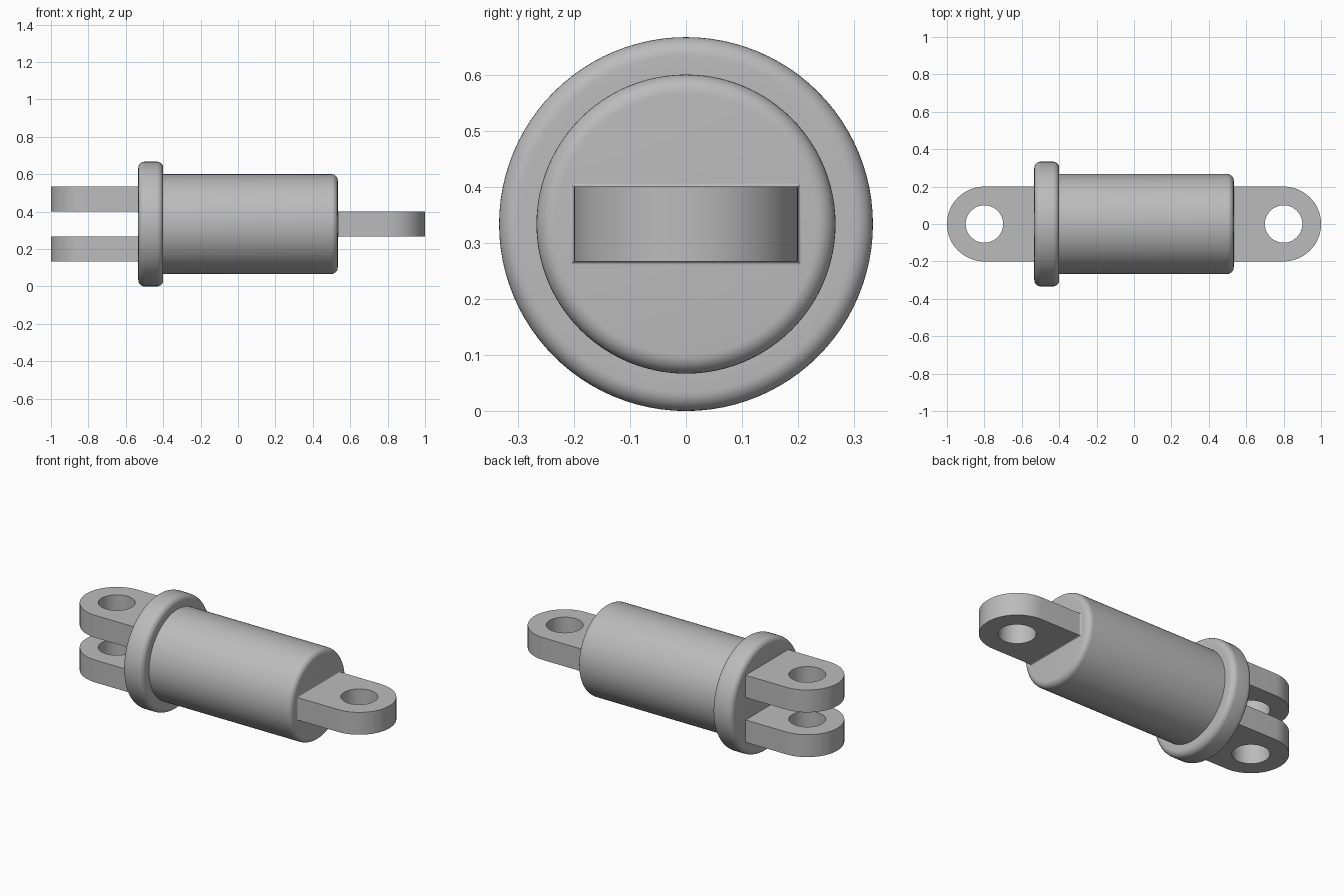
import bpy
import bmesh
from math import cos, sin, pi, radians
from mathutils import Matrix, Vector

if "Cube" in bpy.data.objects:
    bpy.data.objects.remove(bpy.data.objects["Cube"])

U = 2 / 30              # design unit: the whole part is 30 units long
AXIS_Z = 5 * U          # height of the long axis

steel = bpy.data.materials.new("grey_steel")
steel.use_nodes = True
GREY = (0.5, 0.5, 0.5, 1)
steel.diffuse_color = GREY
steel.node_tree.nodes["Principled BSDF"].inputs["Base Color"].default_value = GREY


def finish(bm, name):
    """Turn a bmesh into a smooth-shaded object with crisp edges."""
    bmesh.ops.recalc_face_normals(bm, faces=bm.faces)
    mesh = bpy.data.meshes.new(name)
    bm.to_mesh(mesh)
    bm.free()
    mesh.materials.append(steel)
    obj = bpy.data.objects.new(name, mesh)
    bpy.context.collection.objects.link(obj)
    bpy.ops.object.select_all(action='DESELECT')
    obj.select_set(True)
    bpy.context.view_layer.objects.active = obj
    bpy.ops.object.shade_smooth_by_angle(angle=radians(30))
    return obj


def arc(cx, cy, r, start, end, steps):
    """Points along an arc, angles in degrees."""
    angles = [radians(start + (end - start) * i / steps) for i in range(steps + 1)]
    return [(cx + r * cos(a), cy + r * sin(a)) for a in angles]


def edge_loop(bm, points):
    verts = [bm.verts.new((x, y, 0)) for x, y in points]
    return [bm.edges.new((v, verts[i - 1])) for i, v in enumerate(verts)]


def cylinder_body():
    """Barrel and rounded flange turned from one profile."""
    f = 0.5 * U
    profile = arc(-8 * U + f, 5 * U - f, f, 180, 90, 8)
    profile += arc(-6 * U - f, 5 * U - f, f, 90, 0, 8)
    profile += [(-6 * U, 4 * U)]
    profile += arc(8 * U - f, 4 * U - f, f, 90, 0, 8)
    bm = bmesh.new()
    verts = [bm.verts.new((x, 0, r)) for x, r in profile]
    edges = [bm.edges.new(pair) for pair in zip(verts, verts[1:])]
    bmesh.ops.spin(bm, geom=verts + edges, cent=(0, 0, 0), axis=(1, 0, 0),
                   angle=2 * pi, steps=96, use_merge=True)
    bmesh.ops.remove_doubles(bm, verts=bm.verts, dist=1e-5)
    bmesh.ops.holes_fill(bm, edges=[e for e in bm.edges if e.is_boundary], sides=0)
    bmesh.ops.translate(bm, verts=bm.verts, vec=(0, 0, AXIS_Z))
    finish(bm, "cylinder_body")


def lug(name, side, z_low):
    """Flat eye lug with a round end and a pin hole."""
    bm = bmesh.new()
    outline = [(8 * U, -3 * U)] + arc(12 * U, 0, 3 * U, -90, 90, 32) + [(8 * U, 3 * U)]
    edges = edge_loop(bm, outline)
    edges += edge_loop(bm, arc(12 * U, 0, 1.5 * U, 0, 352.5, 47))
    bmesh.ops.triangle_fill(bm, use_beauty=True, edges=edges, normal=(0, 0, 1))
    grown = bmesh.ops.extrude_face_region(bm, geom=bm.faces[:], use_keep_orig=True)
    top = [g for g in grown["geom"] if isinstance(g, bmesh.types.BMVert)]
    bmesh.ops.translate(bm, verts=top, vec=(0, 0, 2 * U))
    if side < 0:
        bmesh.ops.rotate(bm, verts=bm.verts, matrix=Matrix.Rotation(pi, 3, 'Z'))
    bmesh.ops.translate(bm, verts=bm.verts, vec=(0, 0, z_low))
    finish(bm, name)


def lug_fillet():
    """Small concave fillet where the single lug meets the barrel end."""
    r = 0.1 * U
    bm = bmesh.new()
    rings = []
    for x, grow in arc(8 * U + r, r, r, 180, 270, 5):
        corners = [(-1, -1), (1, -1), (1, 1), (-1, 1)]
        rings.append([bm.verts.new((x, sy * (3 * U + grow), AXIS_Z + sz * (U + grow)))
                      for sy, sz in corners])
    for a, b in zip(rings, rings[1:]):
        for i in range(4):
            bm.faces.new((a[i - 1], a[i], b[i], b[i - 1]))
    obj = finish(bm, "lug_fillet")
    # Make the open skirt face away from the lug
    mesh = obj.data
    out = sum(p.normal.dot(p.center - Vector((8 * U, 0, AXIS_Z))) for p in mesh.polygons)
    if out < 0:
        mesh.flip_normals()


cylinder_body()
lug("rod_lug", 1, 4 * U)
lug("clevis_lug_upper", -1, 6 * U)
lug("clevis_lug_lower", -1, 2 * U)
lug_fillet()
